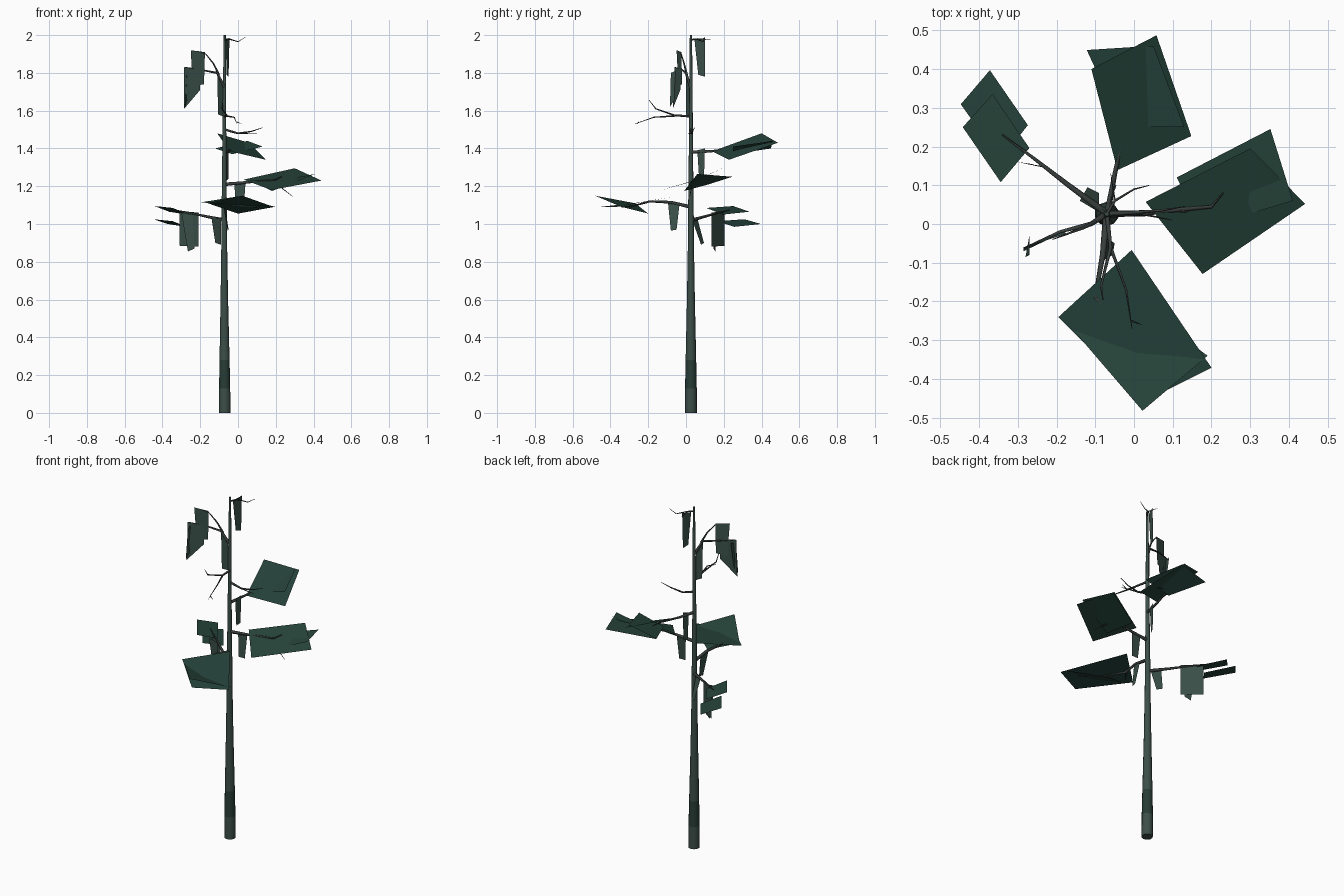
import bpy, bmesh, math
from mathutils import Vector

def mat(name, r, g, b):
    lin = [((c / 255 + 0.055) / 1.055) ** 2.4 for c in (r, g, b)]
    m = bpy.data.materials.new(name)
    m.diffuse_color = (*lin, 1)
    return m

BARK = mat("bark green grey", 60, 78, 71)
BAND = mat("dark bark", 40, 60, 53)
TWIG = mat("twig grey", 58, 65, 62)
FROND = mat("frond green", 38, 68, 59)
HANG = mat("hanging leaf grey green", 58, 79, 72)

def finish(name, bm, mats):
    me = bpy.data.meshes.new(name)
    bm.to_mesh(me)
    bm.free()
    for m in mats:
        me.materials.append(m)
    ob = bpy.data.objects.new(name, me)
    bpy.context.collection.objects.link(ob)
    return ob

def tube(bm, pts, radii, sides):
    """Tapered tube through points."""
    pts = [Vector(p) for p in pts]
    rings = []
    for i, p in enumerate(pts):
        d = (pts[min(i + 1, len(pts) - 1)] - pts[max(i - 1, 0)]).normalized()
        ref = Vector((0, 0, 1)) if abs(d.z) < 0.9 else Vector((1, 0, 0))
        u = d.cross(ref).normalized()
        v = d.cross(u)
        rings.append([bm.verts.new(p + radii[i] * (u * math.cos(a) + v * math.sin(a)))
                      for a in [2 * math.pi * k / sides for k in range(sides)]])
    for a, b in zip(rings, rings[1:]):
        for k in range(sides):
            n = (k + 1) % sides
            bm.faces.new((a[k], a[n], b[n], b[k]))
    bm.faces.new(rings[0][::-1])
    bm.faces.new(rings[-1])
    bmesh.ops.recalc_face_normals(bm, faces=bm.faces)

def smooth(ob):
    bpy.ops.object.select_all(action='DESELECT')
    bpy.context.view_layer.objects.active = ob
    ob.select_set(True)
    bpy.ops.object.shade_smooth_by_angle(angle=math.radians(75))

def branch(name, *paths):
    """Thin branch with forks; each path is (start radius, points)."""
    bm = bmesh.new()
    for r, pts in paths:
        n = len(pts) - 1
        tube(bm, pts, [r * (1 - 0.8 * i / n) for i in range(n + 1)], 5)
    smooth(finish(name, bm, [TWIG]))

def leaves(name, material, *quads, up=False):
    bm = bmesh.new()
    for q in quads:
        f = bm.faces.new([bm.verts.new(c) for c in q])
        f.normal_update()
        if up and f.normal.z < 0:
            f.normal_flip()
    finish(name, bm, [material])

# Trunk with a darker band above the base
TX, TY = -0.07, 0.026
prof = [(0, .031), (.13, .031), (.28, .028), (.6, .021), (.9, .016), (1.05, .015),
        (1.4, .011), (1.7, .009), (2.0, .006)]
bm = bmesh.new()
tube(bm, [(TX - .003 * math.sin(z * 1.57), TY, z) for z, r in prof], [r for z, r in prof], 10)
for f in bm.faces:
    if .13 < f.calc_center_median().z < .28:
        f.material_index = 1
smooth(finish("trunk", bm, [BARK, BAND]))

# Branches
branch("back_branch",
       (.009, [(TX, TY, 1.38), (-.05, .13, 1.385), (-.02, .27, 1.40), (-.05, .38, 1.43)]),
       (.005, [(-.02, .26, 1.40), (.07, .27, 1.375)]))
branch("right_branch",
       (.01, [(TX, TY, 1.21), (.04, .03, 1.22), (.2, .045, 1.235), (.23, .08, 1.25)]),
       (.005, [(.12, .035, 1.23), (.22, .03, 1.2), (.29, .02, 1.145)]))
branch("front_branch",
       (.01, [(TX, TY, 1.09), (-.08, -.08, 1.115), (-.1, -.19, 1.12), (0, -.28, 1.095), (.1, -.34, 1.09)]),
       (.005, [(-.1, -.18, 1.12), (-.14, -.24, 1.11)]))
branch("left_back_branch",
       (.01, [(TX, TY, 1.02), (-.17, .1, 1.04), (-.26, .17, 1.06), (-.34, .23, 1.075)]))
branch("upper_left_branch",
       (.009, [(TX, TY, 1.72), (-.11, .0, 1.80), (-.19, -.02, 1.815), (-.28, -.06, 1.83)]),
       (.006, [(-.1, .005, 1.79), (-.13, -.01, 1.85), (-.17, -.025, 1.9), (-.21, -.04, 1.915)]))
branch("forked_front_twig",
       (.007, [(TX, TY, 1.57), (-.06, -.06, 1.575), (-.085, -.16, 1.61), (-.08, -.195, 1.655)]),
       (.005, [(-.06, -.06, 1.572), (-.02, -.17, 1.565), (-.005, -.27, 1.53)]),
       (.003, [(-.005, -.25, 1.54), (.02, -.26, 1.53)]))
branch("right_twig",
       (.007, [(TX, TY, 1.5), (.0, .03, 1.48), (.07, .035, 1.49), (.13, .045, 1.51)]),
       (.004, [(.0, .03, 1.48), (.1, .01, 1.48)]))
branch("top_twig",
       (.005, [(TX, TY, 1.975), (-.05, .06, 1.98), (0, .09, 1.965), (.04, .1, 1.99)]),
       (.003, [(-.05, .06, 1.98), (-.06, .13, 1.975)]))

# Broad flat fronds, each two overlapping sheets
leaves("back_frond", FROND,
       [(-.11, .40, 1.48), (.058, .487, 1.43), (.148, .227, 1.34), (-.043, .139, 1.385)],
       [(-.122, .449, 1.40), (.05, .46, 1.44), (.13, .25, 1.41), (-.03, .25, 1.37)], up=True)
leaves("right_frond", FROND,
       [(.03, .057, 1.235), (.3, .195, 1.295), (.442, .052, 1.23), (.177, -.129, 1.18)],
       [(.11, .12, 1.21), (.352, .245, 1.25), (.41, .06, 1.265), (.18, -.01, 1.175)], up=True)
leaves("front_frond", FROND,
       [(-.195, -.24, 1.115), (-.006, -.067, 1.145), (.2, -.371, 1.09), (.022, -.46, 1.09)],
       [(.022, -.482, 1.15), (.19, -.34, 1.09), (0, -.2, 1.055), (-.16, -.27, 1.11)], up=True)
leaves("left_back_frond", FROND,
       [(-.365, .335, 1.065), (-.27, .196, 1.05), (-.344, .108, 1.085), (-.442, .25, 1.095)],
       [(-.372, .397, 1.0), (-.274, .255, .985), (-.345, .165, 1.015), (-.447, .309, 1.025)], up=True)

# Hanging leaves under the branches
leaves("hanging_leaf_left_back", HANG,
       [(-.31, .205, 1.07), (-.21, .135, 1.06), (-.21, .135, .88), (-.31, .205, .885)],
       [(-.3, .16, 1.06), (-.24, .15, 1.05), (-.23, .145, .87), (-.265, .155, .855)])
leaves("hanging_leaf_left_inner", HANG,
       [(-.14, .06, 1.03), (-.09, .03, 1.03), (-.09, .08, .89), (-.12, .095, .9)])
leaves("hanging_leaf_front", HANG,
       [(-.08, -.095, 1.11), (-.07, -.035, 1.1), (-.05, -.05, .97), (-.055, -.08, .965)])
leaves("hanging_leaf_right", HANG,
       [(-.02, .03, 1.22), (.04, .03, 1.22), (.03, .02, 1.08), (-.01, .02, 1.08)])
leaves("hanging_leaf_back", HANG,
       [(-.06, .06, 1.39), (-.05, .1, 1.4), (-.05, .095, 1.24), (-.06, .07, 1.23)])
leaves("hanging_leaf_upper_left", HANG,
       [(-.25, -.05, 1.92), (-.175, -.025, 1.91), (-.18, -.02, 1.74), (-.24, -.04, 1.73)],
       [(-.285, -.06, 1.83), (-.2, -.03, 1.82), (-.2, -.03, 1.71), (-.285, -.07, 1.61)],
       [(-.27, -.03, 1.82), (-.27, -.08, 1.8), (-.28, -.085, 1.62), (-.27, -.06, 1.66)])
leaves("hanging_leaf_upper_inner", HANG,
       [(-.11, .0, 1.79), (-.08, .02, 1.75), (-.08, .02, 1.57), (-.105, .0, 1.58)])
leaves("hanging_leaf_top", HANG,
       [(-.065, .045, 1.975), (-.045, .1, 1.985), (-.05, .1, 1.78), (-.06, .065, 1.79)])
